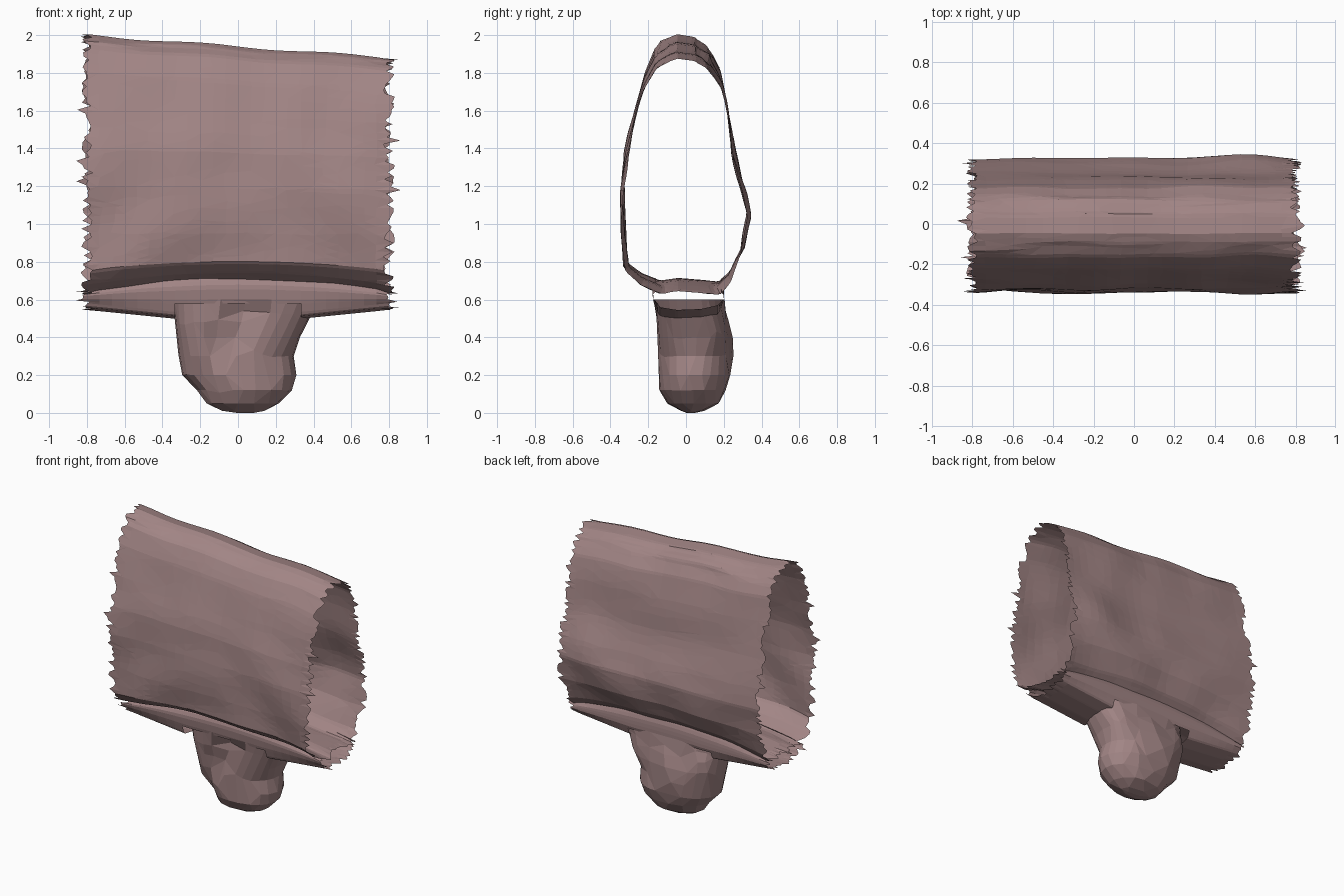
import bpy, bmesh, math, random
from mathutils import Vector, noise

if "Cube" in bpy.data.objects:
    bpy.data.objects.remove(bpy.data.objects["Cube"])

random.seed(4)
tissue = bpy.data.materials.new("tissue")
tissue.diffuse_color = (0.36, 0.235, 0.235, 1)
tissue.use_nodes = True
tissue.node_tree.nodes["Principled BSDF"].inputs["Base Color"].default_value = tissue.diffuse_color


def resample(points, count, closed):
    """Even points along a y-z polyline."""
    pts = [Vector(p) for p in points]
    if closed:
        pts.append(pts[0].copy())
    lengths = [(b - a).length for a, b in zip(pts, pts[1:])]
    steps = count if closed else count - 1
    out = []
    for i in range(count):
        d = sum(lengths) * i / steps
        k = 0
        while k < len(lengths) - 1 and d > lengths[k]:
            d -= lengths[k]
            k += 1
        out.append(pts[k].lerp(pts[k + 1], min(1, d / lengths[k])))
    return out


def skin(name, rings, closed=True, hole=None, cap=False, facet=1):
    """Bridge rings; facet < 1 simplifies the result into irregular flats."""
    bm = bmesh.new()
    rows = [[bm.verts.new(p) for p in r] for r in rings]
    n = len(rows[0])
    for a, b in zip(rows, rows[1:]):
        for i in range(n if closed else n - 1):
            j = (i + 1) % n
            f = (a[i], a[j], b[j], b[i])
            mid = sum((v.co for v in f), Vector()) / 4
            if hole is None or not hole(mid):
                bm.faces.new(f)
    if cap:
        bm.faces.new(rows[-1])
    bmesh.ops.recalc_face_normals(bm, faces=bm.faces)
    mesh = bpy.data.meshes.new(name)
    bm.to_mesh(mesh)
    bm.free()
    mesh.materials.append(tissue)
    obj = bpy.data.objects.new(name, mesh)
    bpy.context.collection.objects.link(obj)
    if facet < 1:
        obj.modifiers.new("irregular_facets", 'DECIMATE').ratio = facet
    return obj


def ragged_rings(profile, stations, bend):
    """Sweep a profile along x, with torn ends."""
    n = len(profile)
    tears = [[random.uniform(-.03, .03) + (random.uniform(.03, .07) if random.random() < .05 else 0)
              for _ in range(n)] for _ in range(2)]
    rings = []
    for s in range(stations):
        x = -.8 + 1.6 * s / (stations - 1)
        ring = []
        for i, p in enumerate(profile):
            px = x
            if s == 0:
                px -= tears[0][i]
            elif s == stations - 1:
                px += tears[1][i]
            y, z = bend(x, p.x, p.y)
            ring.append((px, y, z))
        rings.append(ring)
    return rings


# Main oval tube: top slopes down to the right, walls undulate, floor sags at both ends
def bend_tube(x, y, z):
    t = max(0, (z - .75) / 1.25)
    side = max(-1, min(1, y / .15))
    wave = .03 * noise.noise((x * 2.6, z * 2.6, side * 3)) - .008
    low = max(0, min(1, (.95 - z) / .25))
    z -= t ** 1.5 * (.06 * (x + .8) / .8 + .006 * math.sin(9 * x))
    z += low * (.025 - .07 * (x / .8) ** 2)
    return y + side * wave, z


oval = [(-.05, 2), (-.12, 1.97), (-.17, 1.93), (-.225, 1.8), (-.28, 1.6), (-.325, 1.4), (-.345, 1.2),
        (-.34, .95), (-.325, .78), (-.25, .72), (-.14, .675), (-.05, .69), (.08, .68),
        (.18, .67), (.24, .73), (.305, .87), (.335, 1.05), (.31, 1.2), (.265, 1.4),
        (.225, 1.65), (.19, 1.82), (.13, 1.93), (.05, 1.985)]
skin("tube_wall", ragged_rings(resample(oval, 160, True), 25, bend_tube), facet=.3)


# Shallow channel hanging under the tube, its rims following the tube floor
def bend_channel(x, y, z):
    drop = .05 * (1 - min(1, max(0, (abs(x) - .3) / .5)))
    k = max(0, min(1, (z - .58) / .1))
    return y, z - drop * (1 - k) + k * (.025 - .07 * (x / .8) ** 2)


channel = [(-.16, .69), (-.18, .66), (-.17, .62), (-.14, .56), (-.05, .545), (.08, .55),
           (.17, .57), (.2, .62), (.2, .66), (.185, .69)]
skin("lower_channel", ragged_rings(resample(channel, 40, False), 25, bend_channel), closed=False,
     hole=lambda m: -.32 < m.x < .36 and m.z < .58)

# Hanging sac: z, left x, right x, front y, back y
levels = [(.6, -.345, .43, -.175, .205), (.54, -.34, .4, -.165, .21), (.48, -.335, .37, -.16, .225),
          (.4, -.325, .325, -.15, .24), (.3, -.315, .295, -.15, .245),
          (.2, -.295, .31, -.15, .24), (.12, -.22, .285, -.13, .205),
          (.05, -.165, .215, -.09, .165), (.012, -.09, .14, -.03, .1), (0, -.02, .09, 0, .05)]
sac = []
for z, x0, x1, y0, y1 in levels:
    ring = []
    power = .7 if z > .35 else .95
    for i in range(28):
        a = math.tau * i / 28
        c, s = math.cos(a), math.sin(a)
        x = (x0 + x1) / 2 + (x1 - x0) / 2 * math.copysign(abs(c) ** power, c)
        y = (y0 + y1) / 2 + (y1 - y0) / 2 * math.copysign(abs(s) ** power, s)
        # Diagonal crease across the front, plus slight lumps
        crease = math.exp(-((x + .2 - .55 * (z - .15)) / .06) ** 2)
        if s < 0 and .04 < z < .55:
            y += .045 * crease
        if .04 < z < .5:
            y += .02 * noise.noise((x * 6, y * 6, z * 6))
        ring.append((x, y, z))
    sac.append(ring)
skin("hanging_sac", sac, cap=True, facet=.5)
